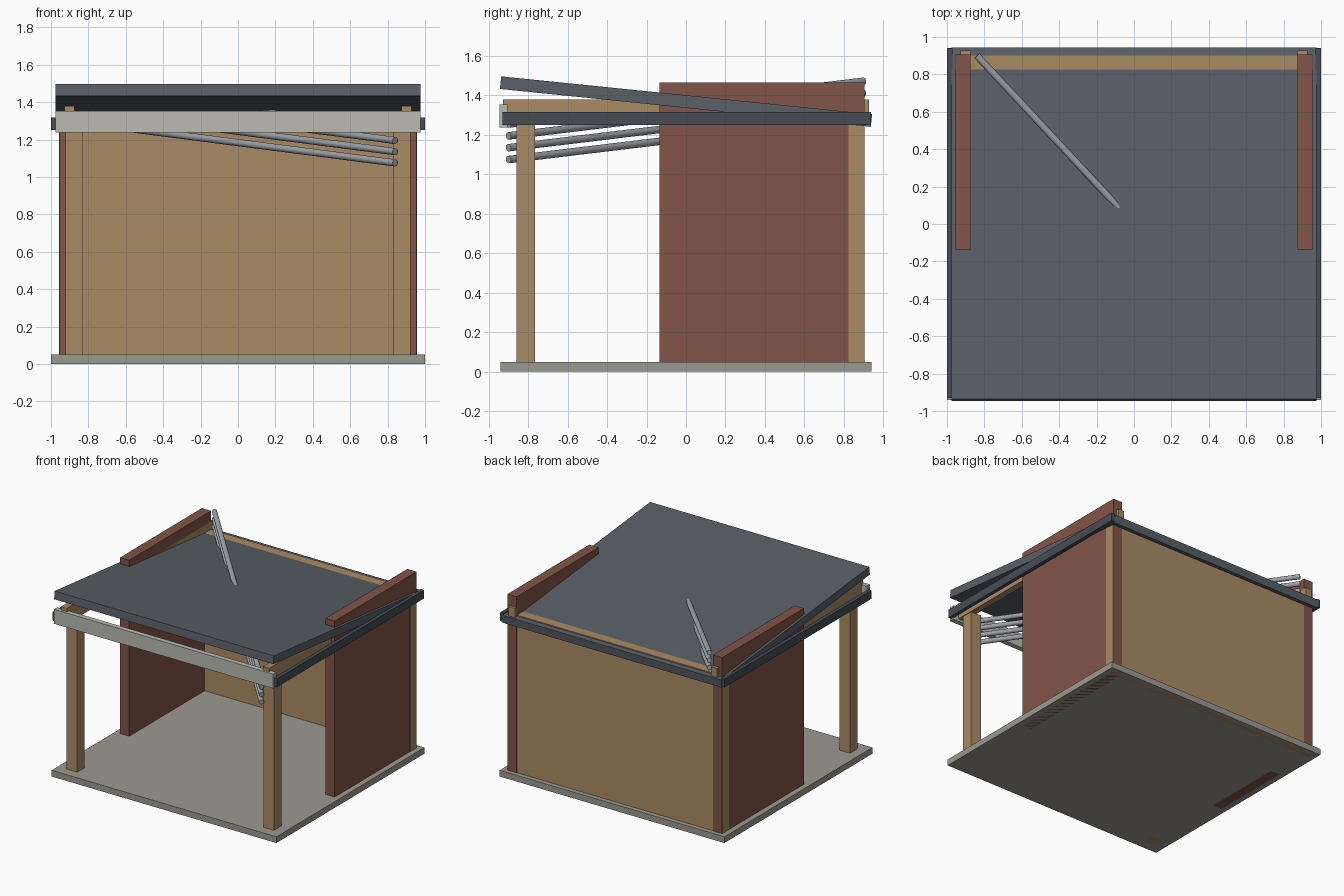
import bpy, math
from mathutils import Vector

if "Cube" in bpy.data.objects:
    bpy.data.objects.remove(bpy.data.objects["Cube"])


def material(name, rgb):
    m = bpy.data.materials.new(name)
    m.diffuse_color = (*rgb, 1)
    m.use_nodes = True
    m.node_tree.nodes["Principled BSDF"].inputs["Base Color"].default_value = m.diffuse_color
    return m


WOOD = material("wood", (0.40, 0.26, 0.13))
BRICK = material("brick", (0.22, 0.09, 0.065))
DARK = material("dark_metal", (0.065, 0.075, 0.09))
ROOF = material("roofing", (0.10, 0.115, 0.135))
PALE = material("pale_trim", (0.50, 0.50, 0.45))
CONCRETE = material("concrete", (0.33, 0.32, 0.28))
STEEL = material("steel", (0.34, 0.36, 0.39))


def box(name, lo, hi, mat):
    lo, hi = Vector(lo), Vector(hi)
    bpy.ops.mesh.primitive_cube_add(size=1, location=(lo + hi) / 2)
    ob = bpy.context.object
    ob.name = name
    ob.scale = hi - lo
    bpy.ops.object.transform_apply(location=False, rotation=False, scale=True)
    ob.data.materials.append(mat)
    return ob


def pair(name, lo, hi, mat):
    # right-hand box and its mirror image on the left
    box("right_" + name, lo, hi, mat)
    box("left_" + name, (-hi[0], lo[1], lo[2]), (-lo[0], hi[1], hi[2]), mat)


def rod(name, a, b, radius, mat):
    a, b = Vector(a), Vector(b)
    bpy.ops.mesh.primitive_cylinder_add(vertices=16, radius=radius, depth=(b - a).length,
                                        location=(a + b) / 2)
    ob = bpy.context.object
    ob.name = name
    ob.rotation_euler = (b - a).to_track_quat('Z', 'Y').to_euler()
    ob.data.materials.append(mat)
    bpy.ops.object.shade_smooth_by_angle(angle=math.radians(40))


# floor and walls
box("floor_slab", (-1, -0.94, 0), (1, 0.94, 0.05), CONCRETE)
box("back_wall", (-0.957, 0.823, 0), (0.957, 0.902, 1.317), WOOD)
pair("side_wall", (0.873, -0.135, 0), (0.955, 0.905, 1.465), BRICK)

# timber frame
pair("front_post", (0.828, -0.86, 0), (0.922, -0.765, 1.26), WOOD)
pair("roof_beam", (0.873, -0.927, 1.255), (0.927, 0.928, 1.38), WOOD)

# sloping roof slab
slope = math.atan(0.102)
length = 1.88 / math.cos(slope)
roof = box("roof_slab", (-0.975, -length / 2, 1.337), (0.975, length / 2, 1.401), ROOF)
roof.rotation_euler.x = -slope

# eaves trim
pair("side_gutter", (0.97, -0.93, 1.25), (1.0, 0.937, 1.317), DARK)
box("front_fascia", (-0.975, -0.945, 1.237), (0.975, -0.905, 1.353), PALE)

# stack of diagonal rods
for i in range(4):
    z = 1.075 + 0.06 * i
    rod(f"diagonal_rod_{i + 1}", (0.84, -0.9, z), (-0.84, 0.9, z + 0.217), 0.019, STEEL)
